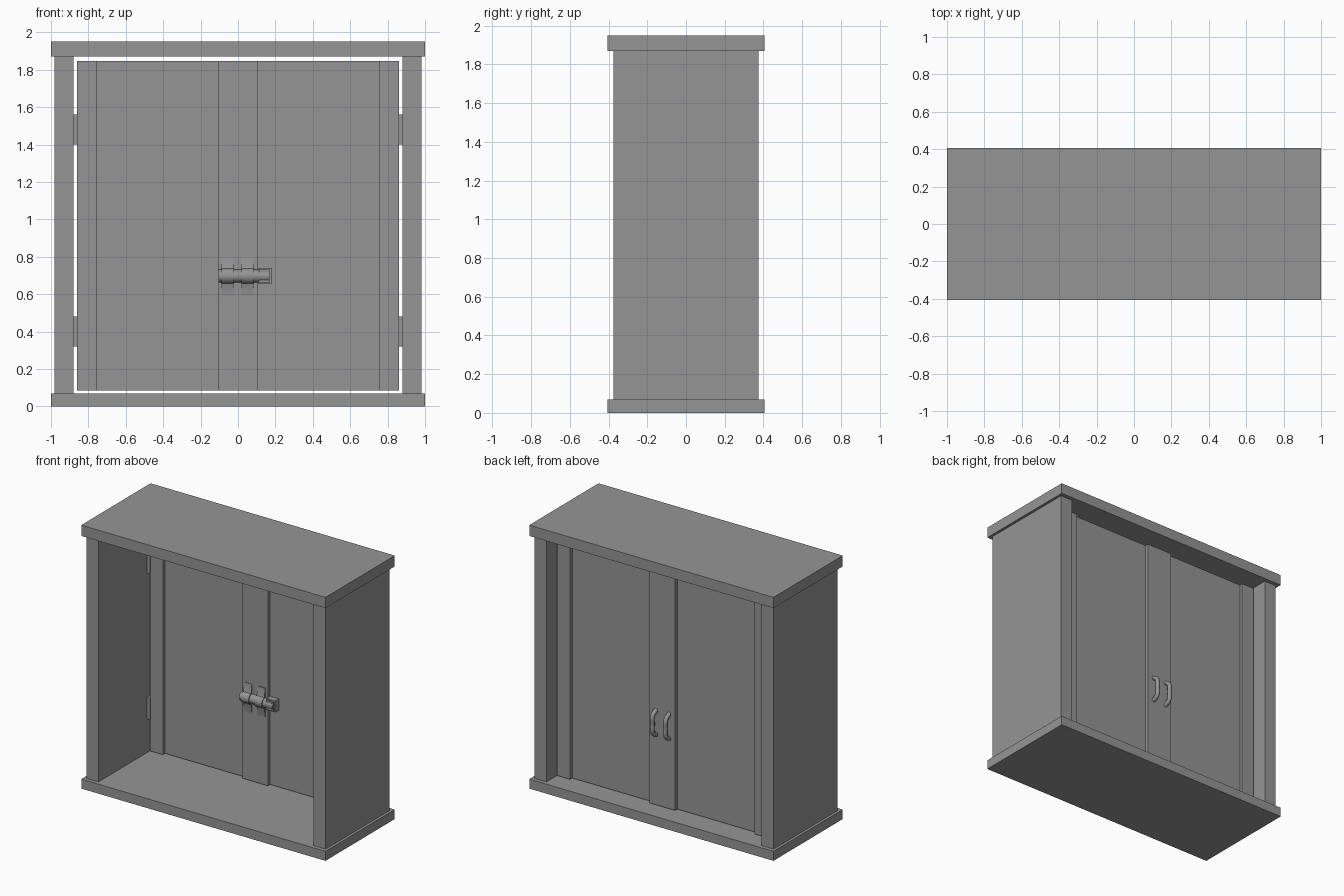
import bpy, bmesh, math
from mathutils import Matrix

cube = bpy.data.objects.get("Cube")
if cube:
    bpy.data.objects.remove(cube, do_unlink=True)

grey = bpy.data.materials.new("plain grey")
grey.use_nodes = True
grey.diffuse_color = (0.3, 0.3, 0.3, 1)
grey.node_tree.nodes["Principled BSDF"].inputs["Base Color"].default_value = (0.3, 0.3, 0.3, 1)


def add_object(name, bm, smooth=False):
    bmesh.ops.recalc_face_normals(bm, faces=bm.faces)
    mesh = bpy.data.meshes.new(name)
    bm.to_mesh(mesh)
    bm.free()
    mesh.materials.append(grey)
    obj = bpy.data.objects.new(name, mesh)
    bpy.context.collection.objects.link(obj)
    if smooth:
        bpy.ops.object.select_all(action='DESELECT')
        obj.select_set(True)
        bpy.context.view_layer.objects.active = obj
        bpy.ops.object.shade_smooth_by_angle(angle=math.radians(40))
    return obj


def box(name, x, y, z):
    bm = bmesh.new()
    bmesh.ops.create_cube(bm, size=1)
    for v in bm.verts:
        for axis, (low, high) in enumerate((x, y, z)):
            v.co[axis] = low if v.co[axis] < 0 else high
    return add_object(name, bm)


def extrude_x(name, profile, x0, x1):
    """Closed (y, z) outline pulled along x."""
    bm = bmesh.new()
    face = bm.faces.new([bm.verts.new((x0, y, z)) for y, z in profile])
    pulled = bmesh.ops.extrude_face_region(bm, geom=[face])["geom"]
    for v in pulled:
        if isinstance(v, bmesh.types.BMVert):
            v.co.x = x1
    return add_object(name, bm, smooth=True)


# Cabinet frame
box("top_board", (-1, 1), (-.405, .405), (1.87, 1.95))
box("bottom_board", (-1, 1), (-.405, .405), (0, .07))

DOOR_Z = (.085, 1.847)
for side, s in (("left", 1), ("right", -1)):
    def span(a, b):
        return tuple(sorted((s * a, s * b)))

    box(side + "_side_board", span(.88, .98), (-.375, .375), (.07, 1.87))
    # Door panel with edge battens on both faces
    box(side + "_door_panel", span(0, .86), (.225, .252), DOOR_Z)
    box(side + "_front_batten", span(.755, .86), (.2, .225), DOOR_Z)
    box(side + "_back_batten", span(.755, .86), (.252, .278), DOOR_Z)
    for level, z in (("lower", .4), ("upper", 1.48)):
        box(f"{side}_{level}_hinge", span(.855, .88), (.19, .22), (z - .08, z + .08))

# Battens covering the meeting line of the doors
box("front_centre_batten", (-.105, .105), (.2, .225), DOOR_Z)
box("back_centre_batten", (-.105, .105), (.252, .278), DOOR_Z)

# Sliding bolt, its keeper and its two flared straps
BOLT_Z = .697
bm = bmesh.new()
turn = Matrix.Translation((.03, .197, BOLT_Z)) @ Matrix.Rotation(math.pi / 2, 4, 'Y')
bmesh.ops.create_cone(bm, cap_ends=True, segments=24, radius1=.034, radius2=.034,
                      depth=.27, matrix=turn)
add_object("latch_bolt", bm, smooth=True)
box("keeper_plate", (.107, .178), (.18, .226), (BOLT_Z - .042, BOLT_Z + .042))
box("keeper_cover", (.112, .168), (.17, .18), (BOLT_Z - .034, BOLT_Z + .034))

arch = [(.197 - .041 * math.sin(math.pi * i / 12), BOLT_Z + .041 * math.cos(math.pi * i / 12))
        for i in range(1, 12)]
strap = [(.202, .803), (.196, .803), (.191, .75)] + arch + [(.191, .644), (.196, .588), (.202, .588)]
for name, x in (("left", .052), ("right", -.056)):
    extrude_x(name + "_latch_strap", strap, x - .032, x + .032)

    # Rounded pull handle on the back
    curve = bpy.data.curves.new(name + "_handle", 'CURVE')
    curve.dimensions = '3D'
    curve.bevel_depth = .016
    curve.bevel_resolution = 2
    curve.resolution_u = 6
    curve.use_fill_caps = True
    spline = curve.splines.new('BEZIER')
    path = [(.27, .603), (.312, .628), (.318, BOLT_Z), (.312, .762), (.27, .787)]
    spline.bezier_points.add(len(path) - 1)
    for point, (y, z) in zip(spline.bezier_points, path):
        point.co = (x, y, z)
        point.handle_left_type = point.handle_right_type = 'AUTO'
    curve.materials.append(grey)
    handle = bpy.data.objects.new(name + "_handle", curve)
    bpy.context.collection.objects.link(handle)
